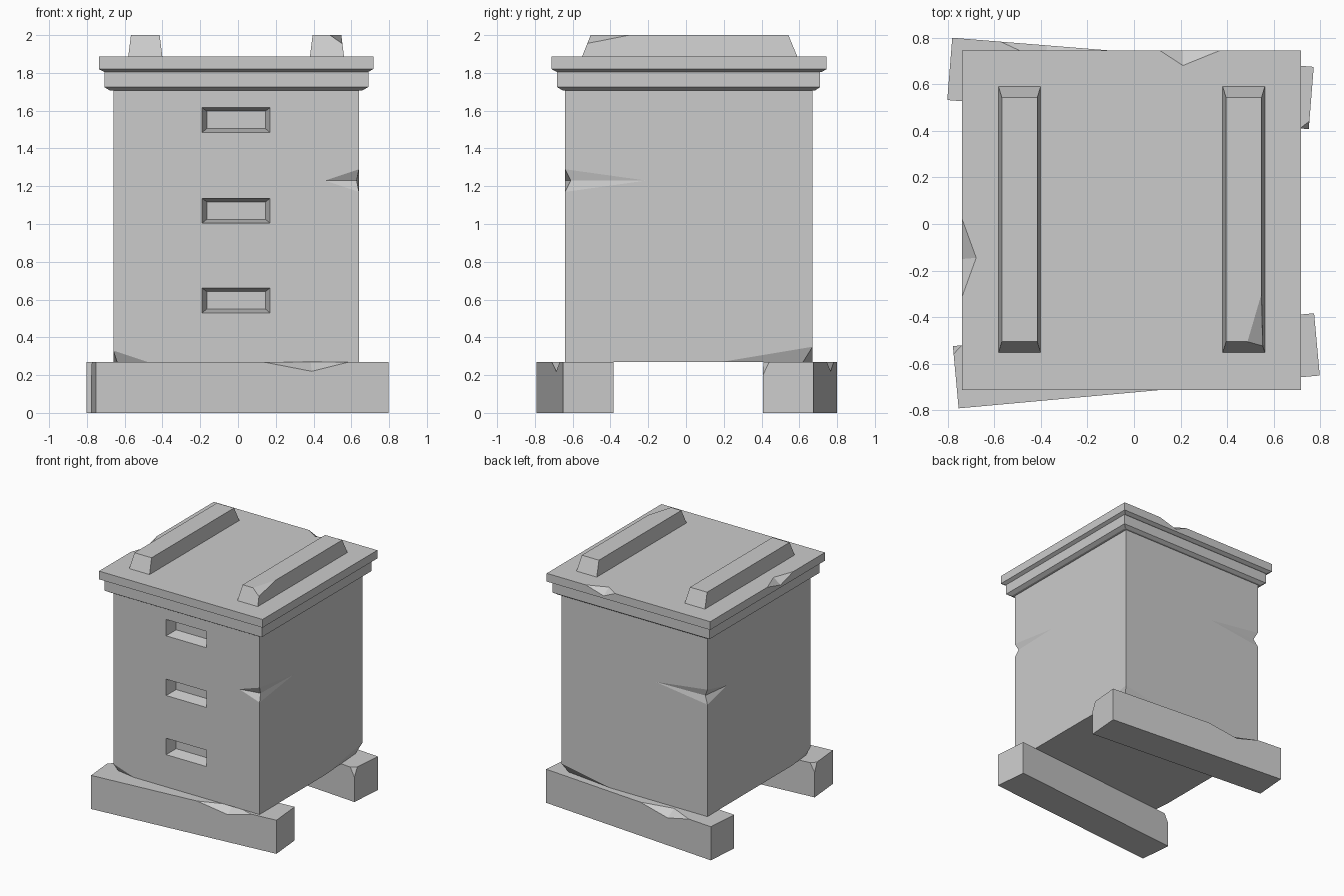
import bpy
from math import radians
from mathutils import Vector

if "Cube" in bpy.data.objects:
    bpy.data.objects.remove(bpy.data.objects["Cube"])


def make(name, verts, faces):
    me = bpy.data.meshes.new(name)
    me.from_pydata([tuple(v) for v in verts], [], faces)
    ob = bpy.data.objects.new(name, me)
    bpy.context.scene.collection.objects.link(ob)
    bpy.ops.object.select_all(action='DESELECT')
    ob.select_set(True)
    bpy.context.view_layer.objects.active = ob
    bpy.ops.object.mode_set(mode='EDIT')
    bpy.ops.mesh.select_all(action='SELECT')
    bpy.ops.mesh.normals_make_consistent(inside=False)
    bpy.ops.object.mode_set(mode='OBJECT')
    return ob


def stack(name, layers, along_y=False):
    """Rectangles (a0, a1, b0, b1, height) joined into one closed block."""
    verts, faces = [], []
    for a0, a1, b0, b1, h in layers:
        for a, b in ((a0, b0), (a1, b0), (a1, b1), (a0, b1)):
            verts.append((a, h, b) if along_y else (a, b, h))
    for k in range(len(layers) - 1):
        o = 4 * k
        for i in range(4):
            j = (i + 1) % 4
            faces.append((o + i, o + j, o + 4 + j, o + 4 + i))
    n = len(verts)
    faces += [(3, 2, 1, 0), (n - 4, n - 3, n - 2, n - 1)]
    return make(name, verts, faces)


def cut(ob, cutter):
    mod = ob.modifiers.new("cut", 'BOOLEAN')
    mod.operation = 'DIFFERENCE'
    mod.solver = 'EXACT'
    mod.object = cutter
    bpy.context.view_layer.objects.active = ob
    bpy.ops.object.modifier_apply(modifier=mod.name)
    bpy.data.objects.remove(cutter)


def chip(ob, a, b, c, d, out, p=None):
    """Wedge chip: a-b along the edge, c and d on its two sides, p deepest."""
    a, b, c, d, out = map(Vector, (a, b, c, d, out))
    p = Vector(p) if p else (c + d) / 2
    faces = [(0, 2, 4), (2, 1, 4), (1, 3, 4), (3, 0, 4),
             (0, 2, 5), (2, 1, 5), (1, 3, 5), (3, 0, 5)]
    cut(ob, make("chip_cutter", (a, b, c, d, p, out), faces))


def corner_chip(ob, a, c, d, out, p=None):
    """Chip at a corner: a on the upright edge, c and d on the level edges."""
    p = Vector(p) if p else (Vector(c) + Vector(d)) / 2
    up = 0.04 if c[2] > a[2] else -0.04
    chip(ob, a, p + Vector((0, 0, up)), c, d, out, p)


# Hive body with three slots in the front
body = stack("hive_body", [(-.66, .64, -.64, .67, .27), (-.66, .64, -.64, .67, 1.72)])
for z in (.595, 1.07, 1.55):
    cut(body, stack("slot_cutter", [
        (-.193, .173, z - .068, z + .068, -.65),
        (-.165, .145, z - .045, z + .047, -.55)], along_y=True))

# Split marks on two upright edges
chip(body, (.64, -.64, 1.29), (.64, -.64, 1.17), (.46, -.64, 1.23),
     (.64, -.21, 1.23), (.70, -.70, 1.23), (.628, -.61, 1.23))
chip(body, (-.66, .67, 1.29), (-.66, .67, 1.17), (-.2, .67, 1.23),
     (-.66, .42, 1.23), (-.72, .73, 1.23), (-.63, .655, 1.23))
# Worn bottom corners
corner_chip(body, (.64, .67, .35), (.64, .19, .27), (.2, .67, .27),
            (.69, .72, .22), (.61, .62, .27))
corner_chip(body, (-.66, -.64, .33), (-.48, -.64, .27), (-.66, -.4, .27),
            (-.71, -.69, .22), (-.64, -.61, .27))

# Lid: two stepped slabs with bevelled undersides
stack("lid_lower", [(-.68, .66, -.655, .685, 1.708), (-.708, .69, -.683, .71, 1.725),
                    (-.708, .69, -.683, .71, 1.815)])
lid = stack("lid_upper", [(-.71, .69, -.685, .72, 1.806), (-.737, .717, -.712, .745, 1.82),
                          (-.737, .717, -.712, .745, 1.886)])
chip(lid, (.11, .745, 1.886), (.37, .745, 1.886), (.21, .745, 1.84),
     (.21, .68, 1.886), (.22, .8, 1.94))
chip(lid, (-.737, .02, 1.886), (-.737, -.31, 1.886), (-.737, -.15, 1.84),
     (-.677, -.145, 1.886), (-.79, -.15, 1.94))

# Tapered battens on the lid
for name, x in (("left_batten", -.491), ("right_batten", .471)):
    batten = stack(name, [(x - .091, x + .091, -.553, .592, 1.88),
                          (x - .076, x + .076, -.505, .542, 2.0)])
    if x > 0:
        corner_chip(batten, (.552, -.523, 1.955), (.547, -.30, 2.0),
                    (.487, -.505, 2.0), (.61, -.57, 2.05))

# Skewed support beams, one the reverse of the other
for name, loc, ang in (("front_beam", (.01, -.587, 0), 5.2),
                       ("back_beam", (-.015, .603, 0), 175.4)):
    beam = stack(name, [(-.778, .778, -.134, .134, 0), (-.778, .778, -.134, .134, .27)])
    chip(beam, (.11, -.134, .27), (.57, -.134, .27), (.37, -.134, .22),
         (.37, -.06, .27), (.35, -.19, .33))
    corner_chip(beam, (-.778, .134, .20), (-.74, .134, .27),
                (-.778, .10, .27), (-.82, .18, .31))
    beam.location = loc
    beam.rotation_euler.z = radians(ang)
